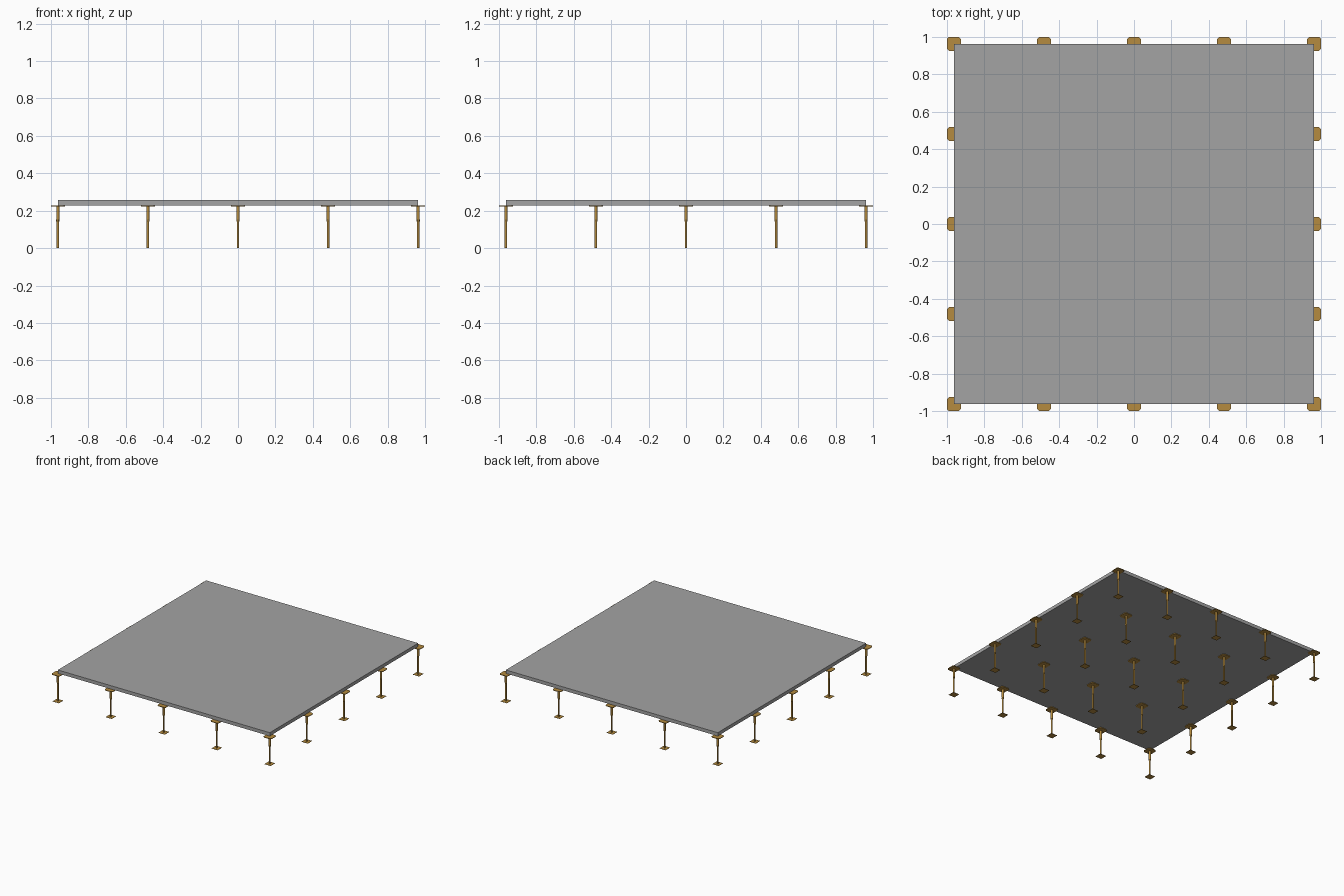
import bpy, bmesh, math
from mathutils import Matrix

if "Cube" in bpy.data.objects:
    bpy.data.objects.remove(bpy.data.objects["Cube"])

def mat(name, rgb):
    m = bpy.data.materials.new(name)
    m.diffuse_color = (*rgb, 1)
    m.use_nodes = True
    m.node_tree.nodes["Principled BSDF"].inputs["Base Color"].default_value = m.diffuse_color
    return m

GREY = mat("panel grey", (0.37, 0.37, 0.37))
BRASS = mat("brass", (0.46, 0.26, 0.05))

PITCH, HALF = 0.4815, 0.963
Z_HEAD, Z_TOP = 0.228, 0.256

def finish(bm, name, m, loc=(0, 0, 0)):
    me = bpy.data.meshes.new(name)
    bmesh.ops.recalc_face_normals(bm, faces=bm.faces)
    bm.to_mesh(me)
    bm.free()
    me.materials.append(m)
    ob = bpy.data.objects.new(name, me)
    ob.location = loc
    bpy.context.collection.objects.link(ob)
    return ob

def prism(bm, pts, z0, z1):
    lo = [bm.verts.new((x, y, z0)) for x, y in pts]
    hi = [bm.verts.new((x, y, z1)) for x, y in pts]
    bm.faces.new(lo[::-1])
    bm.faces.new(hi)
    n = len(pts)
    for i in range(n):
        bm.faces.new((lo[i], lo[(i + 1) % n], hi[(i + 1) % n], hi[i]))

def ring(r, n):
    return [(r * math.cos(2 * math.pi * i / n), r * math.sin(2 * math.pi * i / n)) for i in range(n)]

def plate(w, c):
    # square of half width w with corners cut by c
    return [(w, -w + c), (w, w - c), (w - c, w), (-w + c, w),
            (-w, w - c), (-w, -w + c), (-w + c, -w), (w - c, -w)]

# floor panels, 4 x 4
for i in range(4):
    for j in range(4):
        bm = bmesh.new()
        h = PITCH / 2
        prism(bm, [(-h, -h), (h, -h), (h, h), (-h, h)], Z_HEAD, Z_TOP)
        finish(bm, "floor_panel", GREY, (-HALF + (i + .5) * PITCH, -HALF + (j + .5) * PITCH, 0))

# pedestal: base plate, tube, threaded rod, nut, head
bm = bmesh.new()
prism(bm, [(-.028, -.028), (.028, -.028), (.028, .028), (-.028, .028)], 0, 0.002)
prism(bm, ring(0.0065, 12), 0.002, 0.15)
prism(bm, ring(0.009, 6), 0.143, 0.152)
prism(bm, ring(0.0085, 12), 0.152, 0.222)
prism(bm, plate(0.037, 0.011), 0.223, Z_HEAD - 0.0005)
first = finish(bm, "pedestal", BRASS, (-HALF, -HALF, 0))
for i in range(5):
    for j in range(5):
        if i or j:
            ob = first.copy()
            ob.location = (-HALF + i * PITCH, -HALF + j * PITCH, 0)
            bpy.context.collection.objects.link(ob)
